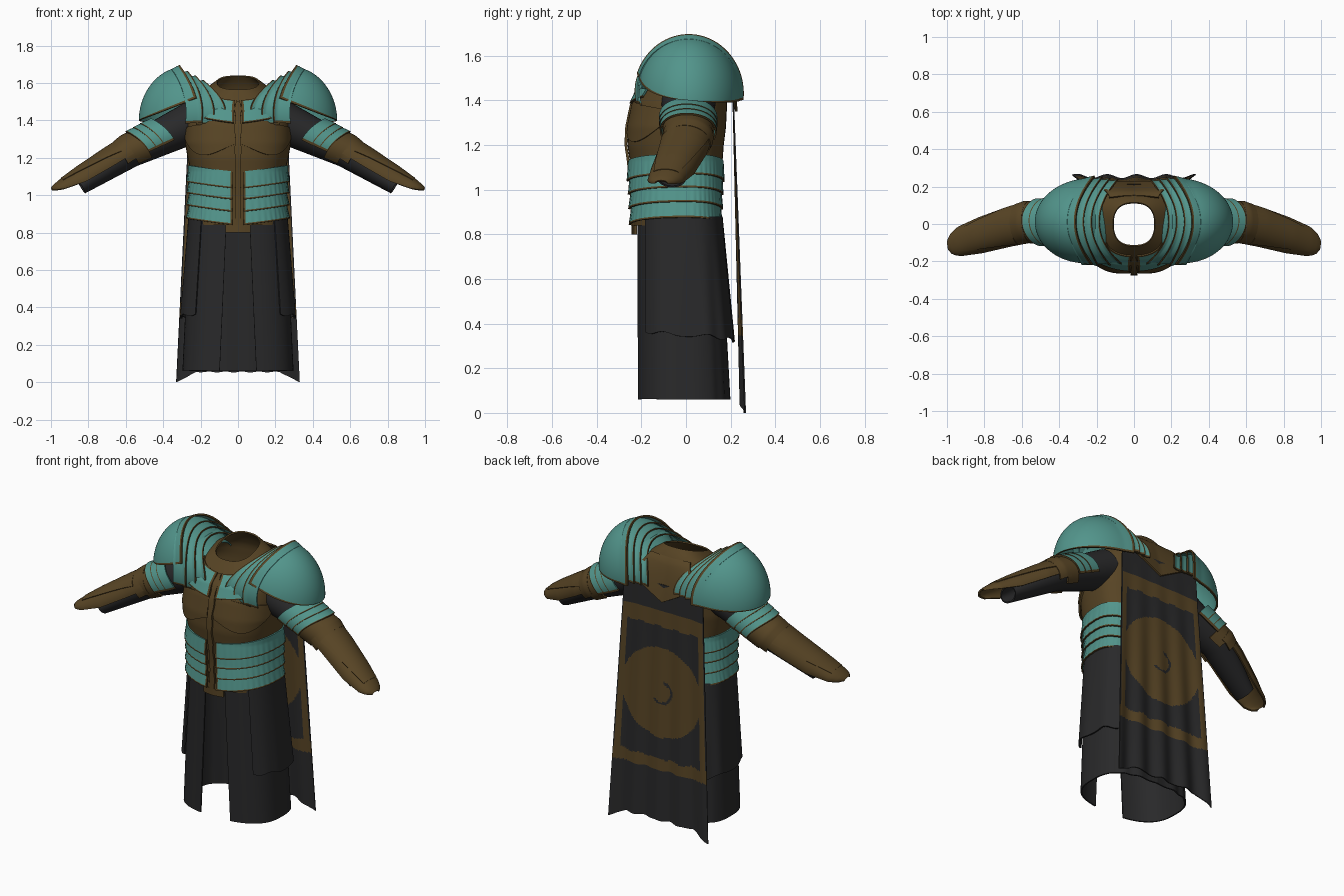
import bpy, bmesh, math
from math import sin, cos, pi, radians, hypot
from mathutils import Vector

if "Cube" in bpy.data.objects:
    bpy.data.objects.remove(bpy.data.objects["Cube"])


def material(name, rgb):
    m = bpy.data.materials.new(name)
    m.diffuse_color = (*rgb, 1)
    m.use_nodes = True
    m.node_tree.nodes["Principled BSDF"].inputs["Base Color"].default_value = m.diffuse_color
    return m


MATS = [material("teal_plate", (0.085, 0.30, 0.26)),
        material("brown_leather", (0.096, 0.058, 0.018)),
        material("dark_cloth", (0.022, 0.022, 0.023))]
TEAL, BROWN, DARK = 0, 1, 2


def sheet(name, f, nu, nv, mat, thick=0.008, mirror=False):
    """Grid surface f(u, v); mat is an index or a rule on (u, v, point)."""
    bm = bmesh.new()
    g = [[bm.verts.new(f(i / nu, j / nv)) for j in range(nv + 1)] for i in range(nu + 1)]
    for i in range(nu):
        for j in range(nv):
            fc = bm.faces.new((g[i][j], g[i + 1][j], g[i + 1][j + 1], g[i][j + 1]))
            fc.material_index = mat((i + .5) / nu, (j + .5) / nv,
                                    fc.calc_center_median()) if callable(mat) else mat
    bmesh.ops.remove_doubles(bm, verts=bm.verts, dist=1e-5)
    bmesh.ops.recalc_face_normals(bm, faces=bm.faces)
    me = bpy.data.meshes.new(name)
    bm.to_mesh(me)
    bm.free()
    for m in MATS:
        me.materials.append(m)
    ob = bpy.data.objects.new(name, me)
    bpy.context.collection.objects.link(ob)
    bpy.ops.object.select_all(action='DESELECT')
    ob.select_set(True)
    bpy.context.view_layer.objects.active = ob
    s = ob.modifiers.new("thickness", 'SOLIDIFY')
    s.thickness, s.offset = thick, 0
    bpy.ops.object.modifier_apply(modifier=s.name)
    if mirror:
        m = ob.modifiers.new("mirror", 'MIRROR')
        bpy.ops.object.modifier_apply(modifier=m.name)
    bpy.ops.object.shade_smooth_by_angle(angle=radians(40))
    return ob


def rim(u0=0, u1=0, v0=0, v1=0):
    """Teal plate with brown edging."""
    return lambda u, v, p: BROWN if u < u0 or u > 1 - u1 or v < v0 or v > 1 - v1 else TEAL


def lerp_rows(rows, t):
    if t <= rows[0][0]:
        return rows[0][1:]
    for a, b in zip(rows, rows[1:]):
        if t <= b[0]:
            k = (t - a[0]) / (b[0] - a[0])
            return [p + (q - p) * k for p, q in zip(a[1:], b[1:])]
    return rows[-1][1:]


def ring(a, rx, yf, yb, p=0.8):
    """Point on a rounded body section, a = 0 front, pi/2 right, pi back."""
    s, c = sin(a), cos(a)
    return (rx * math.copysign(abs(s) ** p, s), (yf if c > 0 else yb) * abs(c) ** p)


# Torso sections: z, half width, front y, back y
TORSO = [(.84, .25, -.23, .145), (1.0, .245, -.235, .15), (1.13, .25, -.248, .16),
         (1.2, .265, -.258, .165), (1.28, .28, -.255, .175), (1.38, .28, -.235, .18),
         (1.45, .275, -.205, .18), (1.51, .235, -.175, .175), (1.56, .17, -.145, .145),
         (1.60, .11, -.115, .112)]


def body(a, z, k=1.0):
    x, y = ring(a, *lerp_rows(TORSO, z))
    lift = max(0, z - 1.45) / .15 * .04
    return Vector((x * k, y * k, z + lift * y / .12))


sheet("torso", lambda u, v: body(2 * pi * u, .84 + .76 * v), 64, 40, BROWN)
sheet("front_ridge", lambda u, v: body((.022 + .012 * sin(v * 19) ** 2) * (2 * u - 1),
                                       .84 + .69 * v, 1.045), 4, 40, BROWN, .012)


# Breast plates
def breast(u, v):
    lo, hi = 1.27 - .07 * sin(pi * u) + .03 * u, 1.36 + .04 * (1 - u)
    return body(.04 + 1.25 * u, hi + (lo - hi) * v, 1.02 + .03 * sin(pi * min(u, .9)) * v)


sheet("breast_plate", breast, 24, 12, BROWN, .01, True)

# Upper chest plates
sheet("upper_chest_plate",
      lambda u, v: body(.035 + (.62 + .3 * v) * u, 1.385 + .03 * u + .15 * v, 1.07),
      24, 24, rim(.04, 0, .04, .04), .01, True)

# Waist bands
for i, zt in enumerate((1.125, 1.065, 1.0, .93)):
    def band(u, v, zt=zt):
        a = .065 + (pi - .065) * u
        z = zt - .09 * v + .035 * abs(sin(a))
        return body(a, z, 1.03 + .07 * v + .006 * v * sin(a * 45))
    sheet(f"waist_band_{i + 1}", band, 110, 12, rim(.008, 0, 0, .08), .008, True)

# Buckle plates
for i, (z, w) in enumerate(((.855, .10), (.82, .13))):
    sheet(f"buckle_plate_{i + 1}",
          lambda u, v: ((u - .5) * w, -.226 - .01 * sin(pi * u), z - .02 + .04 * v), 6, 2, BROWN, .015)


# Long leg cloth, open at the front
def leg_cloth(u, v):
    a0 = .14 + .08 * v
    a = a0 + (pi - a0) * u
    fold = 1 + .03 * v * sin(a * 16) * max(0, -cos(a))
    x, y = ring(a, .255 + .038 * v, -.215, (.15 + .045 * v) * fold, .72)
    return (x, y, .87 - .81 * v + .03 * (1 - sin(a)) * v * (a < pi / 2) * u)


sheet("leg_cloth", leg_cloth, 60, 20, DARK, .008, True)


# Outer skirt layer round the sides and back
def over_skirt(u, v):
    a = .72 + (pi - .72) * u
    k = 1 + .02 * v * sin(a * 14) * u
    x, y = ring(a, (.262 + .043 * v) * k, -.222, (.16 + .055 * v) * k, .72)
    return (x, y, .88 - (.515 + .045 * u + .008 * sin(a * 9)) * v)


sheet("over_skirt", over_skirt, 70, 16, DARK, .008, True)


# Cape with painted bands and disc
def cape(u, v):
    s = 2 * u - 1
    bottom = .055 - .055 * max(0, (abs(s) - .68) / .32) + .003 * sin(s * 23) * (1 - s * s)
    z = 1.45 + (bottom - 1.45) * v
    d = 1 - z / 1.45
    return (s * (.26 + .07 * d), .21 + .045 * d + .011 * d * sin(s * 13 + 1), z)


def cape_colour(u, v, p):
    s, r = abs(2 * u - 1), hypot(p.x, p.z - .81)
    if r < .265:
        arc = .055 < r < .07 and (p.x < -.01 or p.z < .77)
        return DARK if arc else BROWN
    wob = .005 * sin(p.x * 55)
    top = 1.2 + wob < p.z < 1.29 and s < .97
    low = .35 < p.z < .42 + wob
    side = .35 < p.z < 1.29 and .87 + wob < s < .97
    return BROWN if top or low or side else DARK


sheet("cape", cape, 90, 160, cape_colour, .006)


# Back yoke over the cape top
def yoke(u, v):
    s = 2 * u - 1
    lo = 1.35 + .12 * abs(s)
    return (s * (.13 + .09 * v), .15 + .075 * v ** .6 - .01 * s * s, 1.59 + (lo - 1.59) * v)


sheet("back_yoke", yoke, 24, 12, BROWN, .01)


# Shoulder domes and inner lames
def inner_x(ph):
    return .31 - .10 * cos(ph) ** 2


def dome(u, v):
    t = sin(v * pi / 2)
    start = 4 + 16 * (1 - t)
    ph = radians(start + (186 - start) * u)
    s = math.sqrt(max(0, 1 - t ** 2.1))
    flare = .012 * max(0, 1 - v * 8)
    return (inner_x(ph) * (1 - t) + .525 * t, .012 - (.23 + flare) * cos(ph) * s,
            1.43 + (.25 + flare) * sin(ph) * s - .03 * t)


sheet("shoulder_dome", dome, 64, 36, rim(.012, .012, .03, 0), .01, True)
for i in (1, 2, 3):
    def lame(u, v, i=i):
        ph = radians(-10 - 4 * i + (194 + 4 * i) * u)
        fl = .01 * max(0, 1 - v * 4)
        return (inner_x(ph) - .042 * i + .09 * v - .02 * max(0, cos(ph)) ** 3 * (i - 2),
                .012 - (.235 - .006 * i + fl) * cos(ph),
                1.44 + (.235 - .024 * i + fl + .02 * v) * sin(ph))
    sheet(f"shoulder_lame_{i}", lame, 60, 14, rim(.012, .012, .07, 0), .007, True)


# Liner closing the gap between the lames and the torso
def liner(u, v):
    ph = radians(180 * u)
    return (.15 + .09 * v, .012 - (.16 + .05 * v) * cos(ph), 1.45 + (.115 + .07 * v) * sin(ph))


sheet("shoulder_liner", liner, 30, 6, TEAL, .006, True)

# Arms: path rows are t, x, y, z, radius up, radius sideways
N = Vector((.49, 0, .872))
B = Vector((.06, .997, -.03))
ARM = [(0, .22, .01, 1.40, .11, .12), (1, .58, .01, 1.23, .08, .09), (2, .84, -.065, 1.05, .042, .06)]
GUARD = [(0, .555, .01, 1.24, .088, .105), (.35, .67, -.015, 1.17, .085, .102),
         (.7, .82, -.06, 1.082, .075, .092), (.9, .93, -.092, 1.04, .045, .075),
         (.97, .97, -.105, 1.032, .025, .055), (1, .99, -.11, 1.03, .01, .025)]


def limb(rows, t, al, k=1.0):
    x, y, z, rn, rb = lerp_rows(rows, t)
    return Vector((x, y, z)) + N * (rn * k * cos(al)) + B * (rb * k * sin(al))


sheet("sleeve", lambda u, v: limb(ARM, 2 * v, 2 * pi * u), 32, 24, DARK, .008, True)
sheet("forearm_guard",
      lambda u, v: limb(GUARD, v, radians(-98 + 196 * u)), 28, 40, BROWN, .01, True)
sheet("forearm_ridge_plate",
      lambda u, v: limb(GUARD, .18 + .7 * v, radians(-70 + 140 * u) * (1 - .4 * v), 1.06),
      20, 24, BROWN, .01, True)
for i, (t0, t1, k, w) in enumerate(((.78, .98, 1.13, 140), (.92, 1.14, 1.18, 118))):
    sheet(f"elbow_guard_{i + 1}",
          lambda u, v: limb(ARM, t0 + (t1 - t0) * v, radians(w * (2 * u - 1)), k + .05 * v),
          28, 8, BROWN, .01, True)
for i in range(3):
    t0 = .47 + .11 * i
    sheet(f"upper_arm_lame_{i + 1}",
          lambda u, v: limb(ARM, t0 + .16 * v + .06 * cos(pi * (2 * u - 1)),
                            radians(112 * (2 * u - 1)), 1.18 + .07 * v + .02 * i),
          32, 12, rim(.02, .02, 0, .08), .008, True)
